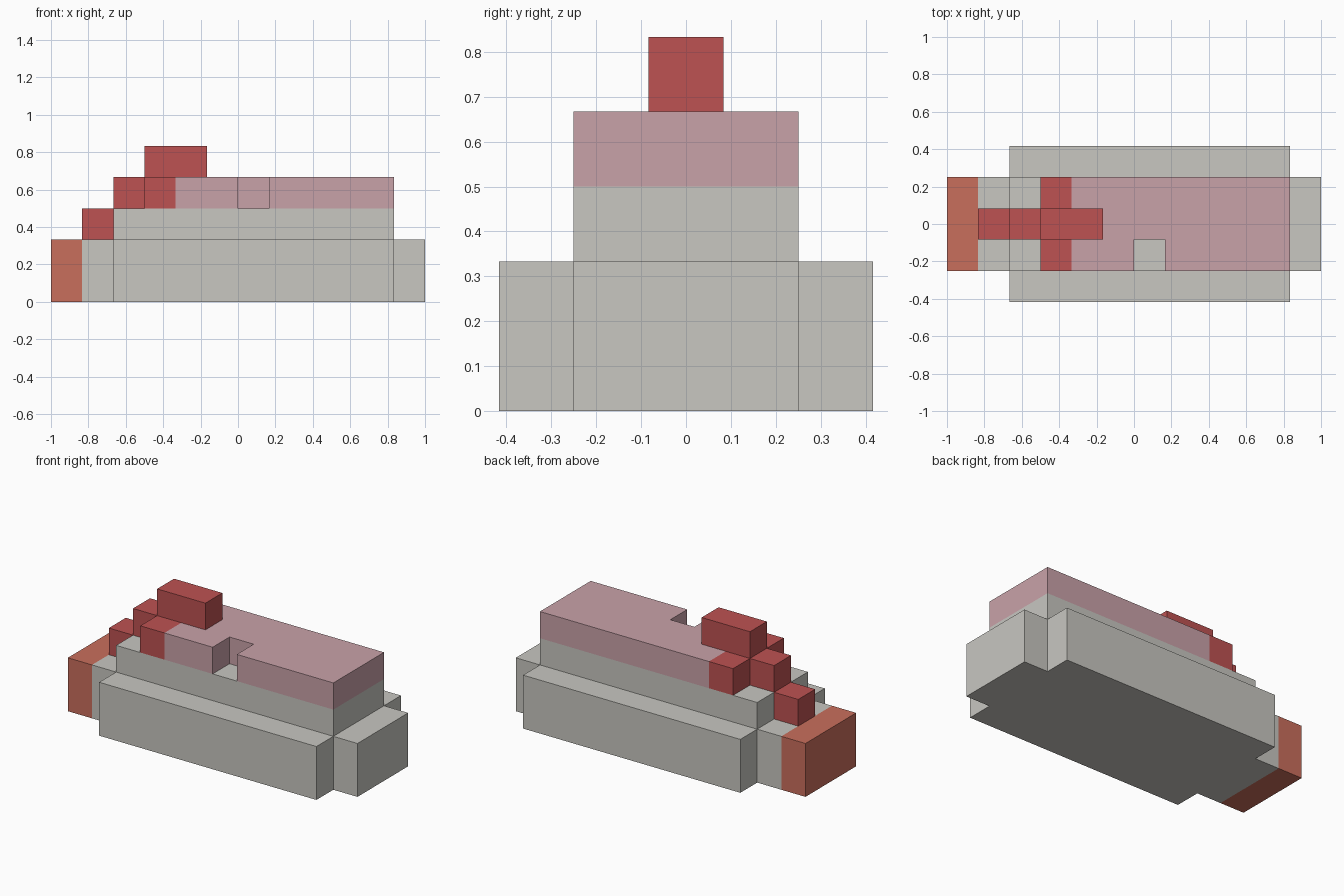
import bpy, bmesh
from mathutils import Vector

if "Cube" in bpy.data.objects:
    bpy.data.objects.remove(bpy.data.objects["Cube"])

U = 1 / 6  # one block


def material(name, rgb):
    mat = bpy.data.materials.new(name)
    lin = [((c / 255 + 0.055) / 1.055) ** 2.4 for c in rgb]
    mat.diffuse_color = (*lin, 1)
    mat.use_nodes = True
    mat.node_tree.nodes["Principled BSDF"].inputs["Base Color"].default_value = mat.diffuse_color
    return mat


GREY = material("stone grey", (200, 199, 193))
PINK = material("dusty pink", (201, 162, 169))
RED = material("brick red", (189, 82, 82))
ORANGE = material("burnt orange", (201, 110, 92))


def prism(name, outline, z0, z1, mat, split=None, split_mat=None):
    """Extrude a plan outline (in blocks); faces left of x = split get split_mat."""
    bm = bmesh.new()
    base = bm.faces.new([bm.verts.new((x * U, y * U, z0 * U)) for x, y in outline])
    top = bmesh.ops.extrude_face_region(bm, geom=[base], use_keep_orig=True)
    bmesh.ops.translate(bm, vec=Vector((0, 0, (z1 - z0) * U)),
                        verts=[g for g in top["geom"] if isinstance(g, bmesh.types.BMVert)])
    if split is not None:
        bmesh.ops.bisect_plane(bm, geom=bm.verts[:] + bm.edges[:] + bm.faces[:],
                               plane_co=(split * U, 0, 0), plane_no=(1, 0, 0))
    bmesh.ops.recalc_face_normals(bm, faces=bm.faces[:])
    if split is not None:
        for f in bm.faces:
            f.material_index = int(f.calc_center_median().x < split * U)
    mesh = bpy.data.meshes.new(name)
    bm.to_mesh(mesh)
    bm.free()
    mesh.materials.append(mat)
    if split_mat:
        mesh.materials.append(split_mat)
    obj = bpy.data.objects.new(name, mesh)
    bpy.context.collection.objects.link(obj)
    return obj


def rect(x0, x1, half_y):
    return [(x0, -half_y), (x1, -half_y), (x1, half_y), (x0, half_y)]


# Hull: long body with a wider middle, orange end at the left
half = [(-6, -1.5), (-4, -1.5), (-4, -2.5), (5, -2.5), (5, -1.5), (6, -1.5)]
prism("hull", half + [(x, -y) for x, y in reversed(half)], 0, 2, GREY, -5, ORANGE)

# Upper body
prism("upper_body", rect(-4, 5, 1.5), 2, 3, GREY)

# Roof: pink slab with a notch in the front edge, red band at the left
prism("roof", [(-3, -1.5), (0, -1.5), (0, -0.5), (1, -0.5), (1, -1.5),
               (5, -1.5), (5, 1.5), (-3, 1.5)], 3, 4, PINK, -2, RED)

# Red blocks stepping up along the centre
for name, x0, x1, z in (("lower_step", -5, -4, 2), ("middle_step", -4, -3, 3),
                        ("crest", -3, -1, 4)):
    prism(name, rect(x0, x1, 0.5), z, z + 1, RED)
